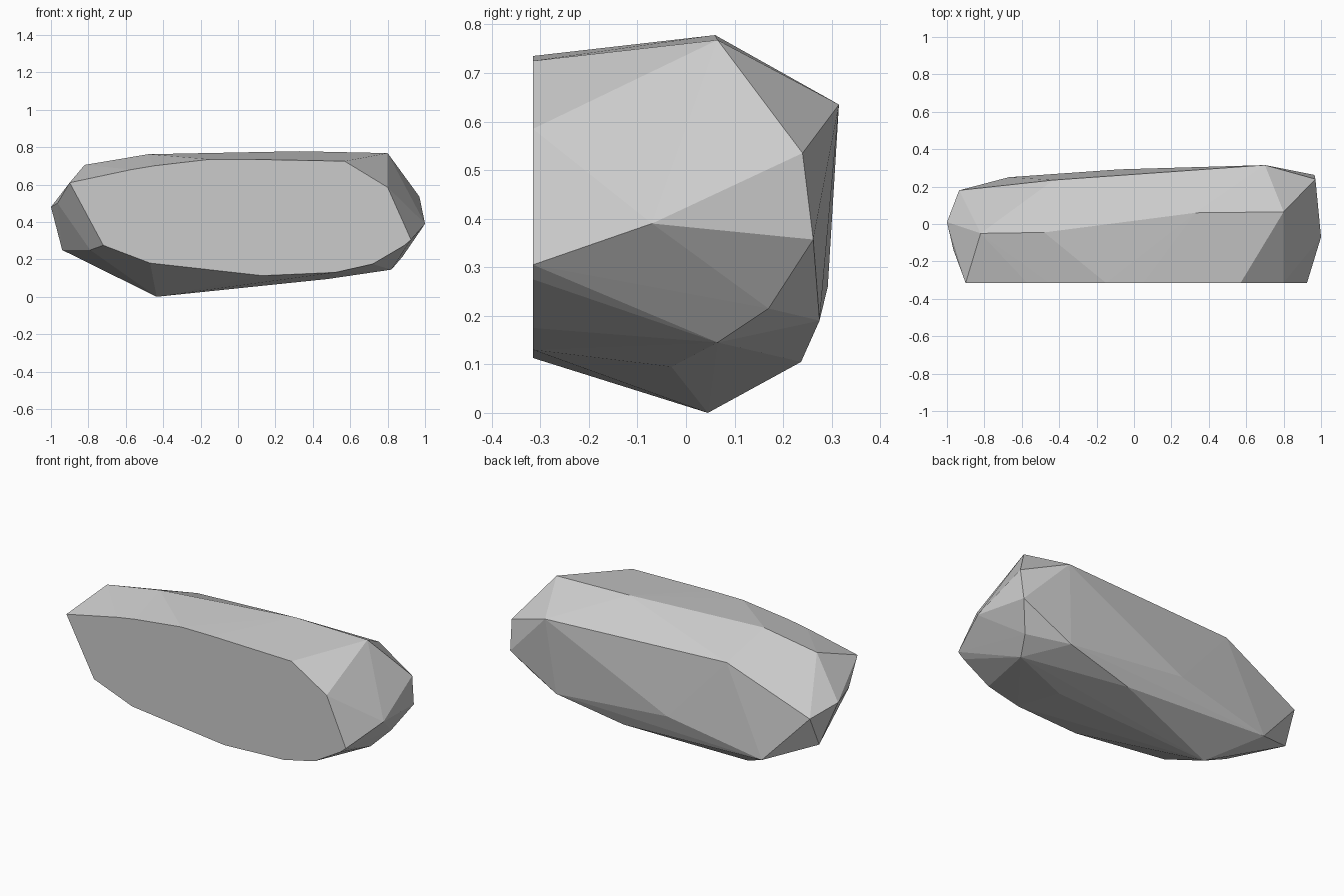
import bpy
import bmesh

# Flat cut face of the stone, as (x, z) outline
CUT_Y = -0.315
cut_outline = [(-0.90, 0.61), (-0.57, 0.68), (-0.45, 0.70), (-0.15, 0.735),
               (0.05, 0.735), (0.57, 0.725), (0.80, 0.585), (0.925, 0.305),
               (0.89, 0.275), (0.72, 0.175), (0.52, 0.13), (0.13, 0.113),
               (-0.47, 0.18), (-0.72, 0.275)]

# Chiselled corners: top ridge, right end, left end, back and underside
corners = [
    (0.33, 0.06, 0.778), (0.80, 0.065, 0.768), (-0.48, -0.045, 0.762), (-0.82, -0.05, 0.705),
    (0.70, 0.315, 0.635), (0.97, 0.24, 0.535), (0.965, 0.262, 0.357), (1.0, -0.07, 0.39),
    (0.88, 0.17, 0.215), (0.82, 0.065, 0.145),
    (-1.0, 0.01, 0.48), (-0.935, 0.18, 0.43), (-0.94, 0.10, 0.25),
    (-0.965, -0.14, 0.50), (-0.79, -0.20, 0.25),
    (-0.43, 0.235, 0.65), (-0.08, 0.292, 0.26), (-0.67, 0.25, 0.144),
    (0.655, 0.275, 0.19), (0.24, 0.237, 0.105), (0.48, -0.03, 0.095), (-0.435, 0.045, 0.0),
]

# Stone body: convex faceted shell around the corners
bm = bmesh.new()
for p in [(x, CUT_Y, z) for x, z in cut_outline] + corners:
    bm.verts.new(p)
hull = bmesh.ops.convex_hull(bm, input=bm.verts)
loose = [v for v in bm.verts if not v.link_faces]
bmesh.ops.delete(bm, geom=loose, context='VERTS')
bmesh.ops.recalc_face_normals(bm, faces=bm.faces)

mesh = bpy.data.meshes.new("stone")
bm.to_mesh(mesh)
bm.free()
stone = bpy.data.objects.new("stone", mesh)
bpy.context.collection.objects.link(stone)

# Stone colour
grey = bpy.data.materials.new("stone grey")
grey.diffuse_color = (0.6, 0.6, 0.6, 1.0)
mesh.materials.append(grey)
